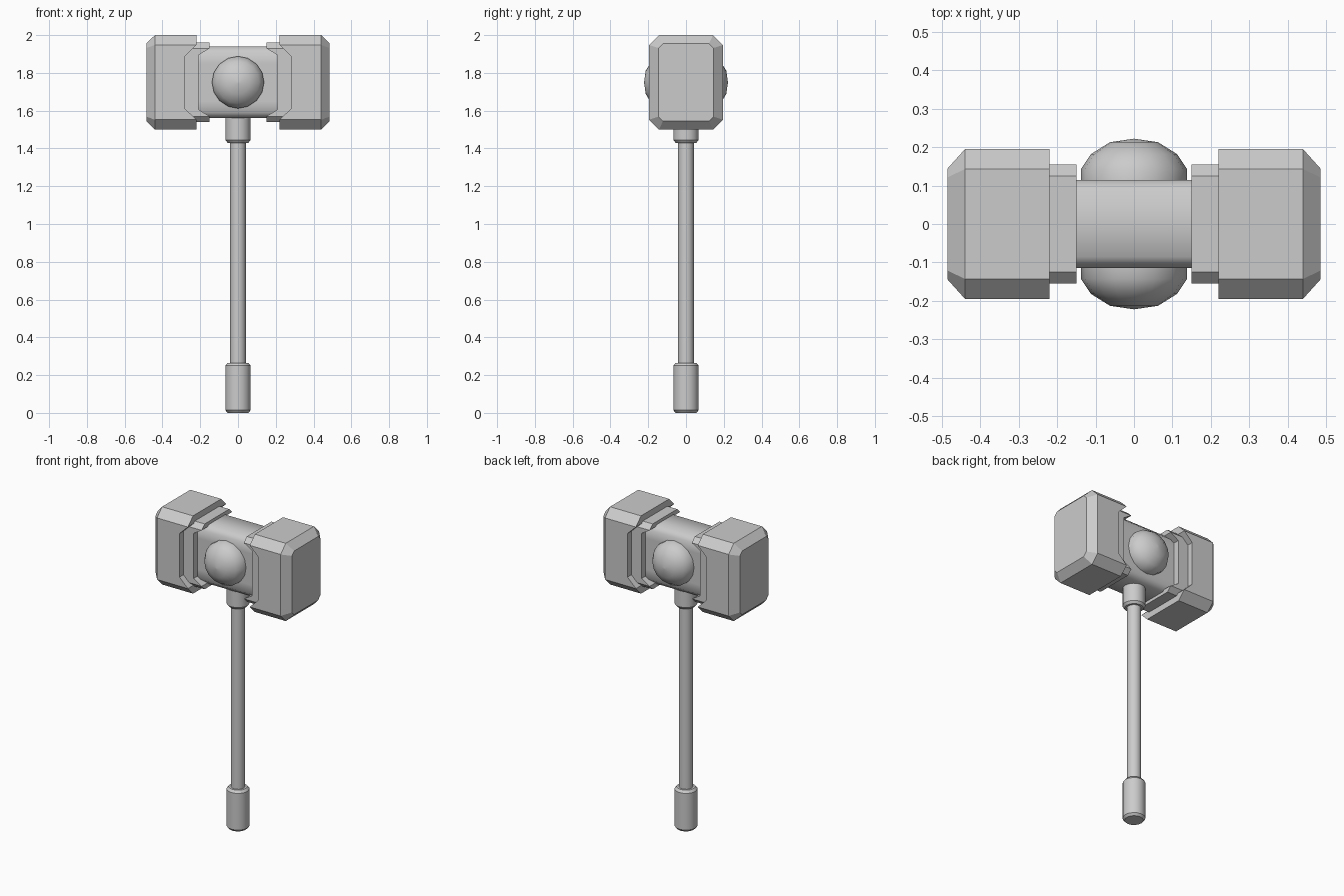
import bpy, bmesh, math

cube = bpy.data.objects.get("Cube")
if cube:
    bpy.data.objects.remove(cube, do_unlink=True)

grey = bpy.data.materials.new("plain grey")
grey.use_nodes = True
COLOUR = (0.6, 0.6, 0.6, 1)
grey.diffuse_color = COLOUR
grey.node_tree.nodes["Principled BSDF"].inputs["Base Color"].default_value = COLOUR

HEAD_Z = 1.75  # height of the hammer head's centre


def finish(name, bm, smooth_angle=None):
    bmesh.ops.remove_doubles(bm, verts=bm.verts, dist=1e-5)
    bmesh.ops.recalc_face_normals(bm, faces=bm.faces)
    mesh = bpy.data.meshes.new(name)
    bm.to_mesh(mesh)
    bm.free()
    mesh.materials.append(grey)
    obj = bpy.data.objects.new(name, mesh)
    bpy.context.collection.objects.link(obj)
    if smooth_angle:
        bpy.ops.object.select_all(action='DESELECT')
        obj.select_set(True)
        bpy.context.view_layer.objects.active = obj
        bpy.ops.object.shade_smooth_by_angle(angle=math.radians(smooth_angle))
    return obj


def lathe(name, profile, sides, place):
    """Turn (radius, height) points around an axis set by place(a, b, h)."""
    bm = bmesh.new()
    rings = []
    for r, h in profile:
        rings.append([bm.verts.new(place(r * math.cos(2 * math.pi * i / sides),
                                         r * math.sin(2 * math.pi * i / sides), h))
                      for i in range(sides)])
    for a, b in zip(rings, rings[1:]):
        for i in range(sides):
            j = (i + 1) % sides
            bm.faces.new((a[i], a[j], b[j], b[i]))
    bm.faces.new(rings[0])
    bm.faces.new(rings[-1])
    return finish(name, bm, 35)


def ring(bm, side, x, half_y, half_z, cut, notch_z, notch=0):
    """Chamfered rectangle across x, with its sides set back by the notch."""
    half = [(half_y - cut, half_z, 0), (half_y, half_z - cut, 0), (half_y, notch_z, notch)]
    half += [(y, -z, d) for y, z, d in reversed(half)]
    pts = half + [(-y, z, d) for y, z, d in reversed(half)]
    return [bm.verts.new((side * (x + d), y, HEAD_Z + z)) for y, z, d in pts]


def notched_block(name, side, x_in, x_out, half_y, half_z, cut, notch_z, notch, bevel):
    bm = bmesh.new()
    rings = [ring(bm, side, x_in, half_y, half_z, cut, notch_z, notch),
             ring(bm, side, x_out - bevel, half_y, half_z, cut, notch_z)]
    if bevel:
        rings.append(ring(bm, side, x_out, half_y - bevel - 0.005, half_z - bevel,
                          cut * 0.45, notch_z))
    for a, b in zip(rings, rings[1:]):
        for i in range(12):
            j = (i + 1) % 12
            bm.faces.new((a[i], a[j], b[j], b[i]))
    # Inner end runs straight across as strips, outer end is one flat face
    inner = rings[0]
    for i in range(5):
        bm.faces.new((inner[i], inner[i + 1], inner[10 - i], inner[11 - i]))
    bm.faces.new(rings[-1])
    finish(name, bm)


# Striking blocks and the collars inside them
for side, label in ((1, "left"), (-1, "right")):
    notched_block(label + "_striking_block", side, 0.22, 0.485, 0.195, 0.25, 0.052,
                  0.14, 0.06, 0.045)
    notched_block(label + "_collar", side, 0.15, 0.32, 0.155, 0.21, 0.03,
                  0.145, 0.058, 0)

# Softly shaded core joining both halves
bm = bmesh.new()
ends = [ring(bm, s, 0.25, 0.115, 0.19, 0.03, 0.1) for s in (1, -1)]
for i in range(12):
    j = (i + 1) % 12
    bm.faces.new((ends[0][i], ends[0][j], ends[1][j], ends[1][i]))
for end in ends:
    bm.faces.new(end)
finish("head_core", bm, 60)

# Round bosses on the front and back
boss = [(0.138, 0.1), (0.138, 0.143), (0.112, 0.182), (0.0625, 0.213), (0.001, 0.222)]
for s, label in ((-1, "front"), (1, "back")):
    lathe(label + "_boss", boss, 16, lambda a, b, h, s=s: (a, s * h, HEAD_Z + b))

# Handle: shaft, grip and socket
upright = lambda a, b, h: (a, b, h)
lathe("shaft", [(0.042, 0.2), (0.042, 1.5)], 16, upright)
lathe("grip", [(0.055, 0), (0.067, 0.014), (0.067, 0.25), (0.055, 0.265)], 16, upright)
lathe("socket", [(0.055, 1.43), (0.067, 1.445), (0.067, 1.6)], 16, upright)
